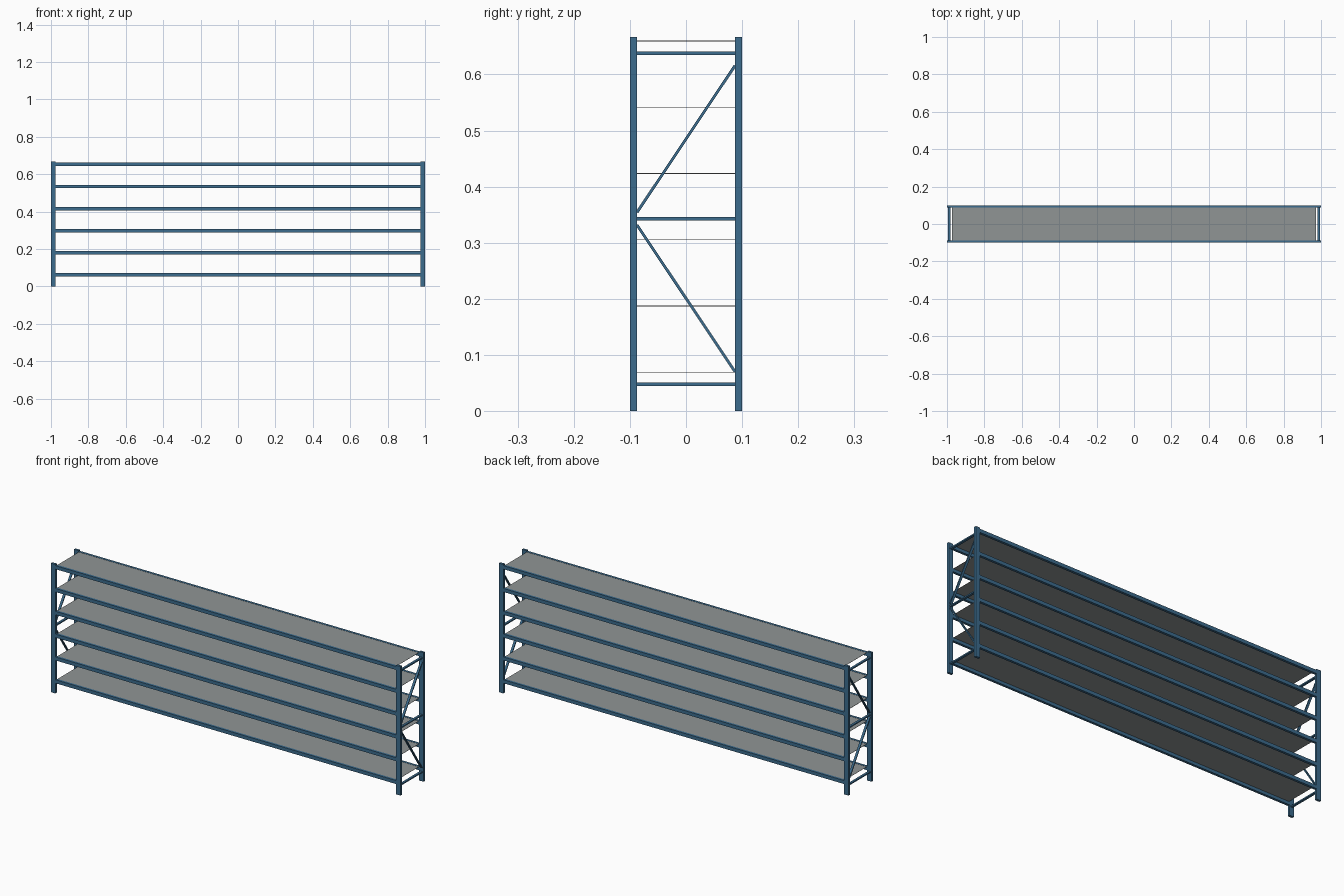
import bpy
import bmesh
import math
from mathutils import Matrix, Vector

if "Cube" in bpy.data.objects:
    bpy.data.objects.remove(bpy.data.objects["Cube"])


def material(name, color):
    m = bpy.data.materials.new(name)
    m.diffuse_color = (*color, 1.0)
    m.use_nodes = True
    m.node_tree.nodes["Principled BSDF"].inputs["Base Color"].default_value = m.diffuse_color
    return m


BLUE = material("steel blue", (0.045, 0.15, 0.27))
GREY = material("shelf grey", (0.28, 0.30, 0.30))


def box(name, center, size, mat, rot_x=0.0):
    mesh = bpy.data.meshes.new(name)
    bm = bmesh.new()
    bmesh.ops.create_cube(bm, size=1.0, matrix=Matrix.Diagonal((*size, 1.0)))
    bm.to_mesh(mesh)
    bm.free()
    ob = bpy.data.objects.new(name, mesh)
    ob.location = center
    ob.rotation_euler.x = rot_x
    mesh.materials.append(mat)
    bpy.context.collection.objects.link(ob)
    return ob


HEIGHT = 0.667
POST_W, POST_D = 0.025, 0.0125
POST_X, POST_Y = 1 - POST_W / 2, 0.1 - POST_D / 2
INNER_Y = 0.1 - POST_D
INNER_X = 1 - POST_W


def diagonal(name, x, start, end):
    a, b = Vector(start), Vector(end)
    d = b - a
    mid = (a + b) / 2
    box(name, (x, mid.x, mid.y), (0.012, d.length, 0.005), BLUE, math.atan2(d.y, d.x))


# End frames: posts, horizontal struts and diagonal braces
for side, sx in (("left", -1), ("right", 1)):
    x = sx * POST_X
    for face, sy in (("front", -1), ("back", 1)):
        box(f"{side}_{face}_post", (x, sy * POST_Y, HEIGHT / 2),
            (POST_W, POST_D, HEIGHT), BLUE)
    for i, z in enumerate((0.048, 0.343, 0.638)):
        box(f"{side}_strut_{i + 1}", (x, 0, z), (0.012, 2 * INNER_Y, 0.0065), BLUE)
    diagonal(f"{side}_lower_brace", x, (-INNER_Y, 0.332), (INNER_Y, 0.07))
    diagonal(f"{side}_upper_brace", x, (-INNER_Y, 0.354), (INNER_Y, 0.616))

# Six levels: front and back beams with a thin shelf panel between
for i in range(6):
    z = 0.0695 + i * 0.118
    for face, sy in (("front", -1), ("back", 1)):
        box(f"{face}_beam_{i + 1}", (0, sy * POST_Y, z - 0.0075),
            (2 * INNER_X, POST_D, 0.018), BLUE)
    box(f"shelf_{i + 1}", (0, 0, z), (1.945, 2 * INNER_Y, 0.0012), GREY)
